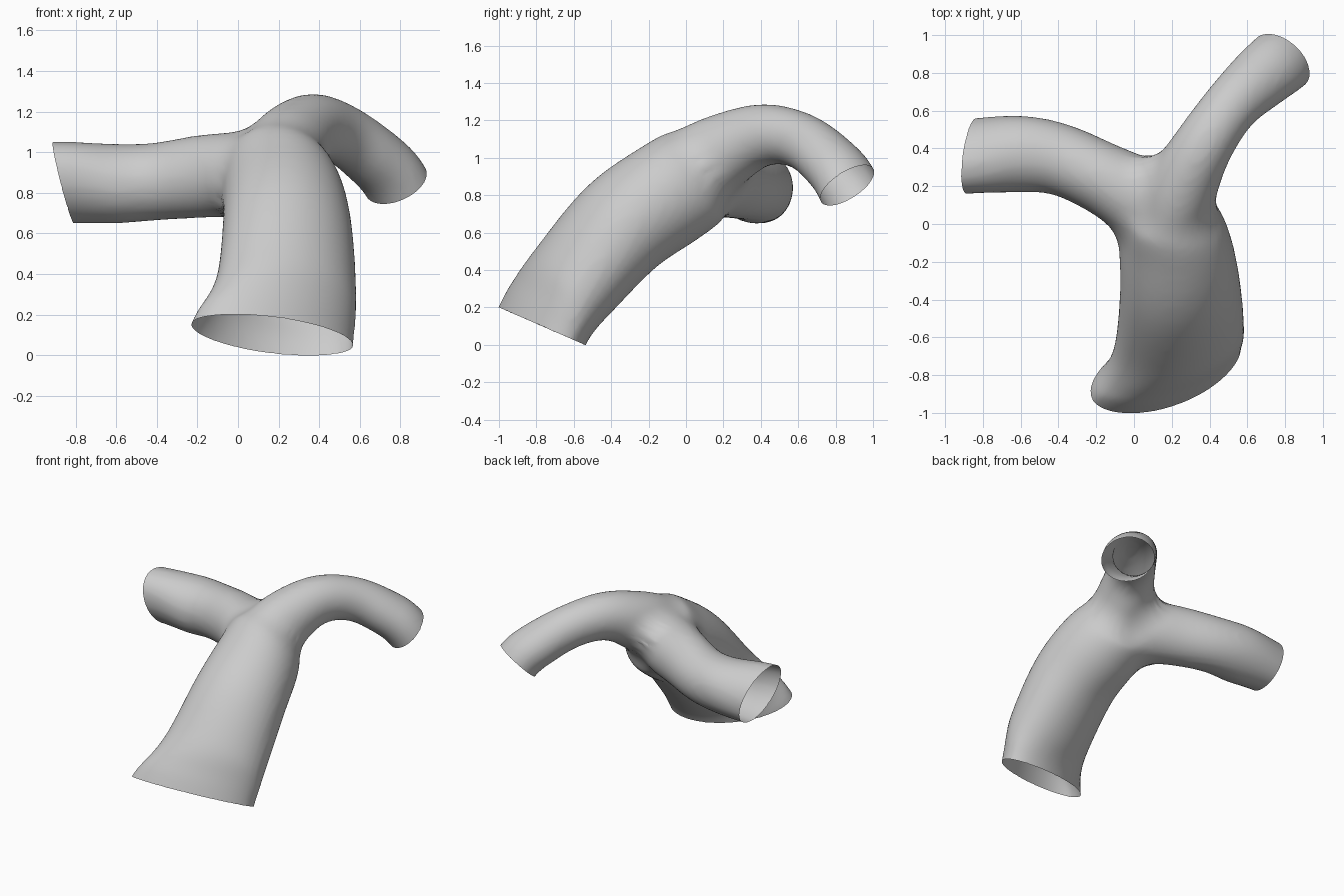
import bpy, bmesh, math
from mathutils import Vector

if "Cube" in bpy.data.objects:
    bpy.data.objects.remove(bpy.data.objects["Cube"])

grey = bpy.data.materials.new("light grey")
grey.use_nodes = True
grey.diffuse_color = (0.6, 0.6, 0.6, 1)
grey.node_tree.nodes["Principled BSDF"].inputs["Base Color"].default_value = (0.6, 0.6, 0.6, 1)

SWELL = 0.1  # tubes are joined this much too thick, then shrunk, which rounds the forks


def spline(keys, steps=6):
    """Catmull-Rom through stations of any dimension."""
    k = [Vector(p) for p in keys]
    k = [2 * k[0] - k[1]] + k + [2 * k[-1] - k[-2]]
    out = []
    for a, b, c, d in zip(k, k[1:], k[2:], k[3:]):
        for i in range(steps):
            t = i / steps
            out.append(0.5 * (2 * b + (c - a) * t + (2 * a - 5 * b + 4 * c - d) * t ** 2
                              + (3 * b - a - 3 * c + d) * t ** 3))
    return out + [k[-2]]


def tube(name, keys, fixed_side=None, sides=40):
    """Closed loft; station = x, y, z, half width, half height, skew."""
    pts = spline(keys)
    bm = bmesh.new()
    rings = []
    for i, p in enumerate(pts):
        t = (pts[min(i + 1, len(pts) - 1)].xyz - pts[max(i - 1, 0)].xyz).normalized()
        side = fixed_side or t.cross(Vector((0, 0, 1))).normalized()
        up = side.cross(t).normalized()
        ring = []
        for j in range(sides):
            c, s = math.cos(math.tau * j / sides), math.sin(math.tau * j / sides)
            ring.append(bm.verts.new(p.xyz + side * (p[3] + SWELL) * c
                                     + up * ((p[4] + SWELL) * s + p[5] * c)))
        rings.append(ring)
    for r, q in zip(rings, rings[1:]):
        for j in range(sides):
            n = (j + 1) % sides
            bm.faces.new((r[j], r[n], q[n], q[j]))
    bm.faces.new(rings[0])
    bm.faces.new(rings[-1])
    bmesh.ops.recalc_face_normals(bm, faces=bm.faces)
    me = bpy.data.meshes.new(name)
    bm.to_mesh(me)
    bm.free()
    ob = bpy.data.objects.new(name, me)
    bpy.context.collection.objects.link(ob)
    ob.hide_render = True
    return ob


# Wide trunk and two branches, each running past its open end
trunk = tube("trunk", [
    (0.11, -0.92, -0.26, 0.45, 0.23, -0.15),
    (0.165, -0.77, 0.10, 0.405, 0.23, -0.13),
    (0.21, -0.70, 0.22, 0.37, 0.24, -0.11),
    (0.24, -0.60, 0.345, 0.345, 0.26, -0.07),
    (0.245, -0.34, 0.635, 0.32, 0.285, -0.03),
    (0.22, -0.09, 0.81, 0.30, 0.29, 0),
    (0.19, 0.08, 0.92, 0.26, 0.27, 0),
    (0.18, 0.18, 0.98, 0.17, 0.18, 0)], Vector((1, 0, 0)))
left_branch = tube("side_branch", [
    (0.16, 0.04, 0.89, 0.18, 0.20, 0),
    (0.02, 0.14, 0.89, 0.21, 0.21, 0),
    (-0.18, 0.25, 0.88, 0.19, 0.205, 0),
    (-0.40, 0.345, 0.855, 0.19, 0.192, 0),
    (-0.60, 0.37, 0.845, 0.205, 0.197, 0),
    (-0.85, 0.36, 0.85, 0.20, 0.20, -0.04),
    (-1.12, 0.33, 0.84, 0.19, 0.20, -0.05)])
right_branch = tube("rear_branch", [
    (0.19, 0.00, 0.91, 0.20, 0.24, 0),
    (0.26, 0.21, 1.04, 0.19, 0.205, 0),
    (0.37, 0.42, 1.125, 0.16, 0.165, 0),
    (0.51, 0.62, 1.09, 0.15, 0.15, 0),
    (0.66, 0.765, 0.98, 0.17, 0.153, 0),
    (0.775, 0.86, 0.86, 0.18, 0.155, 0),
    (0.88, 0.95, 0.62, 0.18, 0.15, 0)])

# Blend the three tubes into one skin
for other in (left_branch, right_branch):
    mod = trunk.modifiers.new("join", "BOOLEAN")
    mod.operation, mod.solver, mod.object = "UNION", "EXACT", other
mod = trunk.modifiers.new("skin", "REMESH")
mod.mode, mod.voxel_size = "VOXEL", 0.025
mod = trunk.modifiers.new("blend", "SMOOTH")
mod.factor, mod.iterations = 0.5, 14
mod = trunk.modifiers.new("shrink", "DISPLACE")
mod.direction, mod.mid_level, mod.strength = "NORMAL", 0, -SWELL
mod = trunk.modifiers.new("polish", "SMOOTH")
mod.factor, mod.iterations = 0.5, 6
bpy.context.view_layer.update()
mesh = bpy.data.meshes.new_from_object(trunk.evaluated_get(bpy.context.evaluated_depsgraph_get()))

# Cut the open ends
bm = bmesh.new()
bm.from_mesh(mesh)
for centre, normal in [((0.165, -0.77, 0.10), (0, -0.4, -0.917)),
                       ((-0.86, 0.36, 0.85), (-0.95, 0.07, -0.23)),
                       ((0.775, 0.86, 0.85), (0.43, 0.55, -0.72))]:
    bmesh.ops.bisect_plane(bm, geom=bm.verts[:] + bm.edges[:] + bm.faces[:], dist=0.002,
                           plane_co=centre, plane_no=normal, clear_outer=True)
for f in bm.faces:
    f.smooth = True
bm.to_mesh(mesh)
bm.free()
mesh.materials.clear()
mesh.materials.append(grey)

for ob in (trunk, left_branch, right_branch):
    bpy.data.objects.remove(ob)
body = bpy.data.objects.new("branched_tube", mesh)
bpy.context.collection.objects.link(body)
